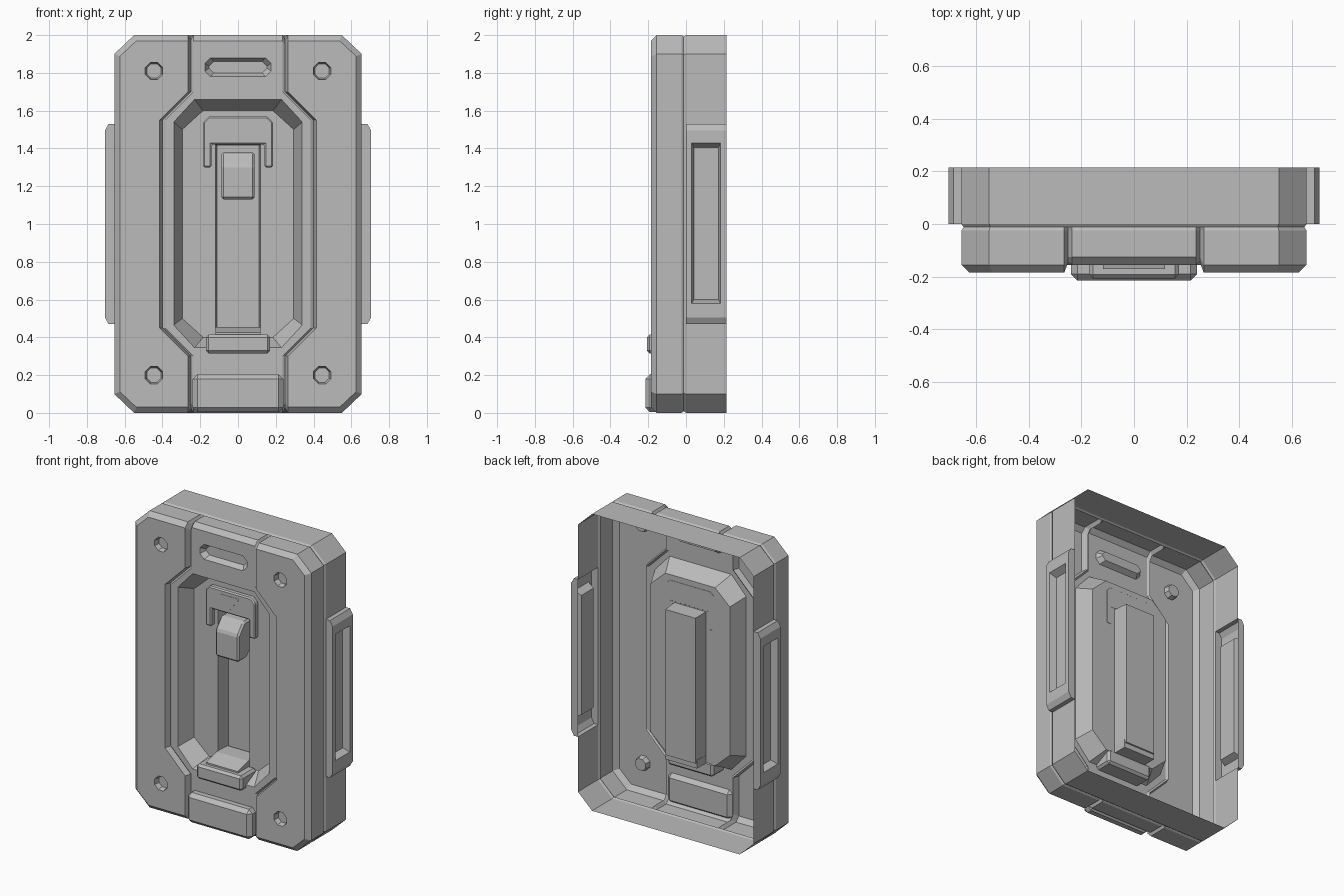
import bpy, bmesh, math
from mathutils import Vector

if "Cube" in bpy.data.objects:
    bpy.data.objects.remove(bpy.data.objects["Cube"])

mat = bpy.data.materials.new("light_grey")
mat.diffuse_color = (0.5, 0.5, 0.5, 1)
mat.use_nodes = True
mat.node_tree.nodes["Principled BSDF"].inputs["Base Color"].default_value = mat.diffuse_color


def finish(bm, name, bevel=0):
    bmesh.ops.remove_doubles(bm, verts=bm.verts, dist=0.0005)
    bmesh.ops.recalc_face_normals(bm, faces=bm.faces)
    me = bpy.data.meshes.new(name)
    bm.to_mesh(me)
    bm.free()
    me.materials.append(mat)
    ob = bpy.data.objects.new(name, me)
    bpy.context.collection.objects.link(ob)
    if bevel:
        m = ob.modifiers.new("bevel", 'BEVEL')
        m.width = bevel
        m.segments = 1
        m.limit_method = 'ANGLE'
    return ob


def strip(bm, a, b, closed=True, skip=()):
    """Quads between two point rows."""
    va, vb = [bm.verts.new(p) for p in a], [bm.verts.new(p) for p in b]
    n = len(a)
    for i in range(n if closed else n - 1):
        if i not in skip:
            j = (i + 1) % n
            bm.faces.new((va[i], va[j], vb[j], vb[i]))


def fill(bm, loops):
    """Flat front-facing sheet; the first loop is the outside, the rest are holes."""
    edges = []
    for loop in loops:
        vs = [bm.verts.new(p) for p in loop]
        edges += [bm.edges.new((vs[i], vs[i - 1])) for i in range(len(vs))]
    bmesh.ops.triangle_fill(bm, edges=edges, use_beauty=True, use_dissolve=False,
                            normal=Vector((0, -1, 0)))


def at(loop, y):
    return [(x, y, z) for x, z in loop]


def octagon(hx, z0, z1, cx, cz):
    r = [(hx - cx, z1), (hx, z1 - cz), (hx, z0 + cz), (hx - cx, z0)]
    return r + [(-x, z) for x, z in reversed(r)]


def rect(x, z0, z1):
    return [(-x, z0), (x, z0), (x, z1), (-x, z1)]


def circle(cx, cz, r):
    return [(cx + r * math.cos(math.radians(45 * k + 22.5)),
             cz + r * math.sin(math.radians(45 * k + 22.5))) for k in range(8)]


def outline(i, d):
    """Case outline inset by i, with notches of depth d in the top and bottom."""
    r = [(.235, 2 - i), (.25, 2 - d - i), (.265, 2 - i), (.55 - .4 * i, 2 - i),
         (.655 - i, 1.9 - .4 * i), (.655 - i, 1.53), (.655 - i, .47),
         (.655 - i, .1 + .4 * i), (.55 - .4 * i, i), (.265, i), (.25, d + i), (.235, i)]
    return r + [(-x, z) for x, z in reversed(r)]


# ---- case: walls with a seam, bevelled front rim, openings behind the side grips
bm = bmesh.new()
MID = (0, 1, 10, 11, 12, 13, 22, 23)


def ring(y, i, d, shift=0):
    return [(x, y + (shift if k in MID else 0), z) for k, (x, z) in enumerate(outline(i, d))]


front = ring(-.185, .03, .025, .03)
for k in (1, 10, 13, 22):
    front[k] = (front[k][0], -.145, front[k][2])
rings = [ring(.215, 0, 0), ring(0, 0, 0), ring(-.012, .008, 0), ring(-.024, 0, .025),
         ring(-.155, 0, .025, .03), front]
for n in range(5):
    strip(bm, rings[n], rings[n + 1], skip=(5, 17) if n == 0 else ())


def path(o, y, s):
    return [(s * (x - o), y, z) for x, z in ((.265, 1.7), (.415, 1.55), (.415, .45), (.265, .3))]


# raised side panels with sunken screw holes, and the groove along them
for s in (1, -1):
    f = [(s * abs(x), y, z) for x, y, z in front[:12]]
    a, b, c = path(0, -.185, s), path(.015, -.145, s), path(.03, -.155, s)
    holes = [circle(s * .445, z, .05) for z in (.2, 1.81)]
    fill(bm, [f[2:10] + a[::-1]] + [at(h, -.185) for h in holes])
    strip(bm, [f[2]] + a + [f[9]], [f[1]] + b + [f[10]], closed=False)
    strip(bm, [f[1]] + b + [f[10]], [f[0]] + c + [f[11]], closed=False)
    for z, h in zip((.2, 1.81), holes):
        inner = at(circle(s * .445, z, .041), -.15)
        strip(bm, at(h, -.185), inner)
        fill(bm, [inner])

# centre panel with a slot and a stepped deep recess
slot, slot_in = octagon(.175, 1.78, 1.88, .03, .03), octagon(.153, 1.8, 1.86, .025, .025)
well, well_in = octagon(.34, .345, 1.66, .11, .12), octagon(.295, .4, 1.6, .11, .1)
chan, chan_in = rect(.118, .43, 1.42), rect(.112, .435, 1.415)
left = [front[12]] + path(.03, -.155, -1)[::-1] + [front[23]]
right = [front[0]] + path(.03, -.155, 1) + [front[11]]
fill(bm, [right + left, at(slot, -.155), at(well, -.155)])
for o, i, y0, y1 in ((slot, slot_in, -.155, -.12), (well, well_in, -.155, -.045),
                     (chan, chan_in, -.045, .06)):
    strip(bm, at(o, y0), at(i, y1))
    fill(bm, [at(i, y1)] + ([at(chan, y1)] if o is well else []))
finish(bm, "case")

# ---- side grips with a long sunken pocket
for s, name in ((1, "right_grip"), (-1, "left_grip")):
    bm = bmesh.new()
    prof = [(s * x, z) for x, z in ((.655, .47), (.685, .47), (.705, .505),
                                    (.705, 1.495), (.685, 1.53), (.655, 1.53))]
    strip(bm, at(prof, 0), at(prof, .215), closed=False, skip=(2,))
    for y in (0, .215):
        bm.faces.new([bm.verts.new(p) for p in at(prof, y)])
    pocket = [[(s * x, y, z) for y, z in ((y0, z0), (y1, z0), (y1, z1), (y0, z1))]
              for x, y0, y1, z0, z1 in ((.705, 0, .215, .505, 1.495),
                                        (.705, .03, .183, .58, 1.43),
                                        (.66, .042, .172, .6, 1.405))]
    strip(bm, pocket[0], pocket[1])
    strip(bm, pocket[1], pocket[2])
    bm.faces.new([bm.verts.new(p) for p in pocket[2]])
    finish(bm, name)


def prism(name, a, b, bevel=0):
    """Closed solid between two matching loops."""
    bm = bmesh.new()
    strip(bm, a, b)
    for loop in (a, b):
        bm.faces.new([bm.verts.new(p) for p in loop])
    return finish(bm, name, bevel)


def block(name, hx, y0, y1, z0, z1, bevel):
    prism(name, at(rect(hx, z0, z1), y0), at(rect(hx, z0, z1), y1), bevel)


# ---- latch plate shaped like an upside-down U, with an arrow plate
half = [(.155, 1.57), (.185, 1.54), (.185, 1.3), (.14, 1.3), (.14, 1.42)]
plate = half + [(-x, z) for x, z in reversed(half)]
prism("latch_plate", at(plate, -.085), at(plate, -.044), .008)
arrow = [(-.07, 1.54), (.07, 1.54), (0, 1.45)]
prism("arrow", at(arrow, -.087), at(arrow, -.083))

# ---- lever with a sloping top, in the channel
side = [(-.12, 1.13), (-.12, 1.31), (-.06, 1.38), (.06, 1.38), (.06, 1.22), (-.03, 1.13)]
prism("lever", *[[(x, y, z) for y, z in side] for x in (-.088, .088)], .012)

# ---- buckle and its ramp at the foot of the channel
block("buckle", .17, -.207, -.04, .315, .415, .015)
ramp = [(-.17, .4), (-.17, .425), (-.06, .455), (.05, .455), (.05, .4)]
prism("buckle_ramp", *[[(x, y, z) for y, z in ramp] for x in (-.118, .118)])

# ---- foot block on the lower front
block("foot_block", .24, -.215, -.13, .004, .205, .025)
